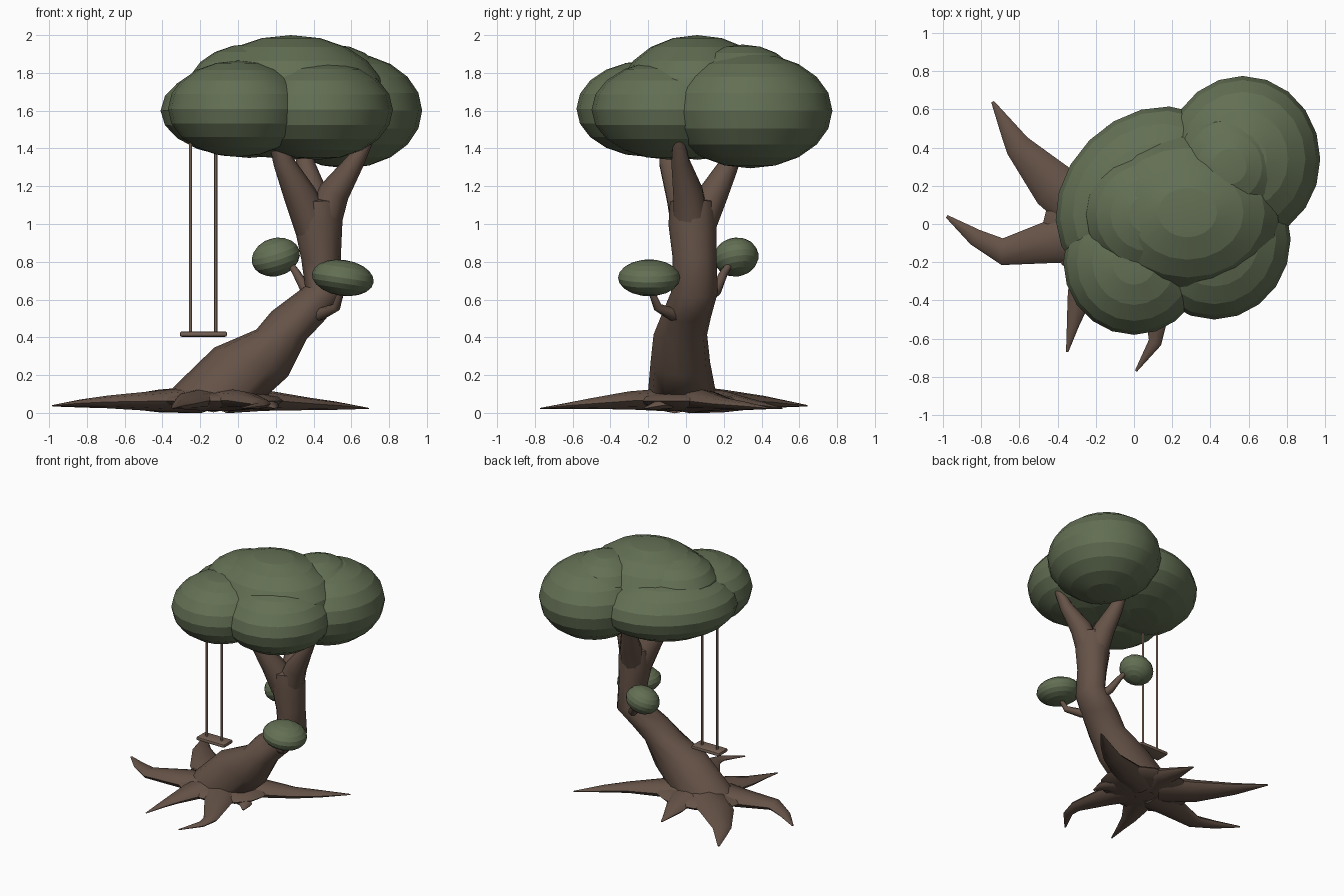
import bpy, bmesh, math
from mathutils import Vector, Euler


def material(name, color):
    m = bpy.data.materials.new(name)
    m.diffuse_color = (*color, 1)
    return m


BARK = material("bark", (0.13, 0.085, 0.063))
LEAF = material("leaf", (0.125, 0.16, 0.088))
WOOD = material("wood", (0.18, 0.12, 0.09))


def finish(name, bm, mat, angle):
    bmesh.ops.recalc_face_normals(bm, faces=bm.faces)
    me = bpy.data.meshes.new(name)
    bm.to_mesh(me)
    bm.free()
    me.materials.append(mat)
    ob = bpy.data.objects.new(name, me)
    bpy.context.collection.objects.link(ob)
    bpy.ops.object.select_all(action='DESELECT')
    ob.select_set(True)
    bpy.context.view_layer.objects.active = ob
    bpy.ops.object.shade_smooth_by_angle(angle=math.radians(angle), keep_sharp_edges=True)
    return ob


def tube(name, path, mat=BARK, ref=(0, 1, 0), squash=1.0, sides=10, tilts=()):
    """Tapered limb: path of (x, y, z, radius[, squash]), squashed along the ref axis.
    tilts optionally gives the ring normals of the first rings."""
    bm = bmesh.new()
    pts = [Vector(p[:3]) for p in path]
    rings = []
    for i, p in enumerate(pts):
        t = pts[min(i + 1, len(pts) - 1)] - pts[max(i - 1, 0)]
        if i < len(tilts):
            t = Vector(tilts[i])
        t.normalize()
        a = t.cross(Vector(ref)).normalized()
        b = a.cross(t)
        r = path[i][3]
        q = path[i][4] if len(path[i]) > 4 else squash
        rings.append([bm.verts.new(p + r * (math.cos(k) * a + q * math.sin(k) * b))
                      for k in (2 * math.pi * j / sides for j in range(sides))])
    for r0, r1 in zip(rings, rings[1:]):
        for j in range(sides):
            k = (j + 1) % sides
            bm.faces.new((r0[j], r0[k], r1[k], r1[j]))
    bm.faces.new(rings[0])
    bm.faces.new(rings[-1])
    return finish(name, bm, mat, 50)


def blob(name, center, radii, rot=(0, 0, 0), mat=LEAF, seg=20, rings=10, banded=True):
    """Flattened sphere, optionally with crisp horizontal bands."""
    bm = bmesh.new()
    bmesh.ops.create_uvsphere(bm, u_segments=seg, v_segments=rings, radius=1)
    for e in bm.edges:
        if banded and abs(e.verts[0].co.z - e.verts[1].co.z) < 1e-4:
            e.smooth = False
    bmesh.ops.scale(bm, vec=radii, verts=bm.verts)
    bmesh.ops.rotate(bm, matrix=Euler(rot).to_matrix(), verts=bm.verts)
    bmesh.ops.translate(bm, vec=center, verts=bm.verts)
    return finish(name, bm, mat, 50)


# Leaning trunk
tube("trunk", [(-0.13, -0.02, 0.08, 0.27, 0.68), (0.07, -0.03, 0.27, 0.21, 0.75),
               (0.23, -0.03, 0.415, 0.135, 1.05), (0.315, 0.0, 0.51, 0.14, 0.95),
               (0.455, 0.045, 0.64, 0.105, 1.18), (0.44, 0.045, 0.82, 0.105, 1.1),
               (0.425, 0.035, 1.0, 0.128), (0.42, 0.035, 1.12, 0.12),
               (0.42, 0.035, 1.14, 0.04)], sides=12,
     tilts=[(0, 0, 1), (0.36, 0, 0.93), (0.2, 0, 1), (0.2, 0, 1), (0.3, 0, 1)])

# Three branches into the canopy
tube("branch_right", [(0.44, 0.03, 0.98, 0.1), (0.51, 0.01, 1.17, 0.082),
                      (0.62, -0.03, 1.33, 0.05), (0.69, -0.04, 1.45, 0.03)])
tube("branch_left", [(0.4, 0.02, 0.98, 0.1), (0.33, -0.02, 1.15, 0.088),
                     (0.24, -0.09, 1.33, 0.055), (0.2, -0.1, 1.45, 0.04)])
tube("branch_back", [(0.42, 0.05, 0.97, 0.1), (0.4, 0.14, 1.15, 0.08),
                     (0.36, 0.22, 1.3, 0.055), (0.34, 0.27, 1.42, 0.04)], ref=(1, 0, 0))

# Twigs carrying the small leaf tufts
tube("twig_front", [(0.36, 0.02, 0.5, 0.045), (0.44, -0.08, 0.525, 0.033),
                    (0.52, -0.15, 0.56, 0.024), (0.55, -0.19, 0.66, 0.015)],
     ref=(1, 0, 0), sides=8)
tube("twig_back", [(0.42, 0.08, 0.6, 0.045), (0.36, 0.16, 0.65, 0.03),
                   (0.31, 0.2, 0.74, 0.022), (0.27, 0.24, 0.8, 0.015)],
     ref=(1, 0, 0), sides=8)

# Root flare and spreading roots: (x, y, half width)
blob("root_flare", (-0.12, -0.01, 0.064), (0.36, 0.29, 0.055), mat=BARK, seg=16, rings=8, banded=False)
roots = {
    "back_left": [(-0.2, 0.04, 0.15), (-0.42, 0.2, 0.125), (-0.61, 0.41, 0.068), (-0.66, 0.5, 0.045), (-0.74, 0.64, 0.008)],
    "left": [(-0.2, -0.06, 0.15), (-0.42, -0.09, 0.115), (-0.69, -0.145, 0.07), (-0.83, -0.07, 0.045), (-0.98, 0.04, 0.008)],
    "front_left": [(-0.18, -0.08, 0.13), (-0.24, -0.26, 0.1), (-0.29, -0.4, 0.06), (-0.32, -0.53, 0.032), (-0.35, -0.67, 0.006)],
    "front": [(-0.08, -0.08, 0.13), (0.03, -0.3, 0.1), (0.12, -0.52, 0.055), (0.11, -0.62, 0.035), (0.01, -0.77, 0.006)],
    "front_right": [(-0.05, -0.05, 0.13), (0.07, -0.1, 0.095), (0.13, -0.12, 0.07), (0.18, -0.16, 0.045), (0.2, -0.22, 0.008)],
    "back_right": [(-0.06, 0.02, 0.15), (0.14, 0.09, 0.115), (0.37, 0.2, 0.07), (0.52, 0.31, 0.045), (0.69, 0.45, 0.006)],
    "back": [(-0.13, 0.05, 0.14), (-0.09, 0.2, 0.105), (-0.12, 0.32, 0.07), (-0.13, 0.41, 0.04), (-0.14, 0.51, 0.006)],
}
for key, pts in roots.items():
    heights = (0.07, 0.066, 0.048, 0.038, 0.024)
    if key in ("left", "back_left"):
        heights = (0.07, 0.063, 0.058, 0.05, 0.038)
    tube("root_" + key, [(x, y, z, r) for (x, y, r), z in zip(pts, heights)],
         ref=(0, 0, 1), squash=0.48, sides=8)

# Canopy of overlapping flattened spheres: centre, radii, turn about z
canopy = [
    ((0.28, 0.06, 1.67), (0.5, 0.42, 0.33), 0),
    ((0.57, 0.34, 1.6), (0.405, 0.435, 0.305), 0),
    ((0.06, 0.145, 1.6), (0.52, 0.415, 0.25), 45),
    ((0.0, -0.2, 1.61), (0.37, 0.38, 0.255), 0),
    ((0.42, -0.08, 1.605), (0.4, 0.42, 0.265), 0),
    ((0.5, 0.3, 1.72), (0.29, 0.3, 0.23), 0),
    ((0.08, 0.05, 1.72), (0.345, 0.33, 0.235), 0),
]
for i, (c, r, turn) in enumerate(canopy):
    blob(f"canopy_{i + 1}", c, r, (0, 0, math.radians(turn)))

# Small leaf tufts
blob("leaf_tuft_back", (0.2, 0.265, 0.825), (0.13, 0.12, 0.1), (0.15, -0.3, 0), seg=16)
blob("leaf_tuft_front", (0.555, -0.195, 0.715), (0.165, 0.165, 0.095), (0, 0.15, 0), seg=16)

# Swing ropes
for side, x in (("left", -0.252), ("right", -0.118)):
    tube("rope_" + side, [(x, -0.038, 0.41, 0.0085), (x, -0.038, 1.5, 0.0085)], WOOD, sides=8)

# Swing seat
bm = bmesh.new()
bmesh.ops.create_cube(bm, size=1)
bmesh.ops.scale(bm, vec=(0.25, 0.115, 0.028), verts=bm.verts)
bmesh.ops.translate(bm, vec=(-0.183, -0.038, 0.417), verts=bm.verts)
bmesh.ops.bevel(bm, geom=bm.edges[:], offset=0.01, segments=2, affect='EDGES', profile=0.5)
finish("swing_seat", bm, WOOD, 40)
